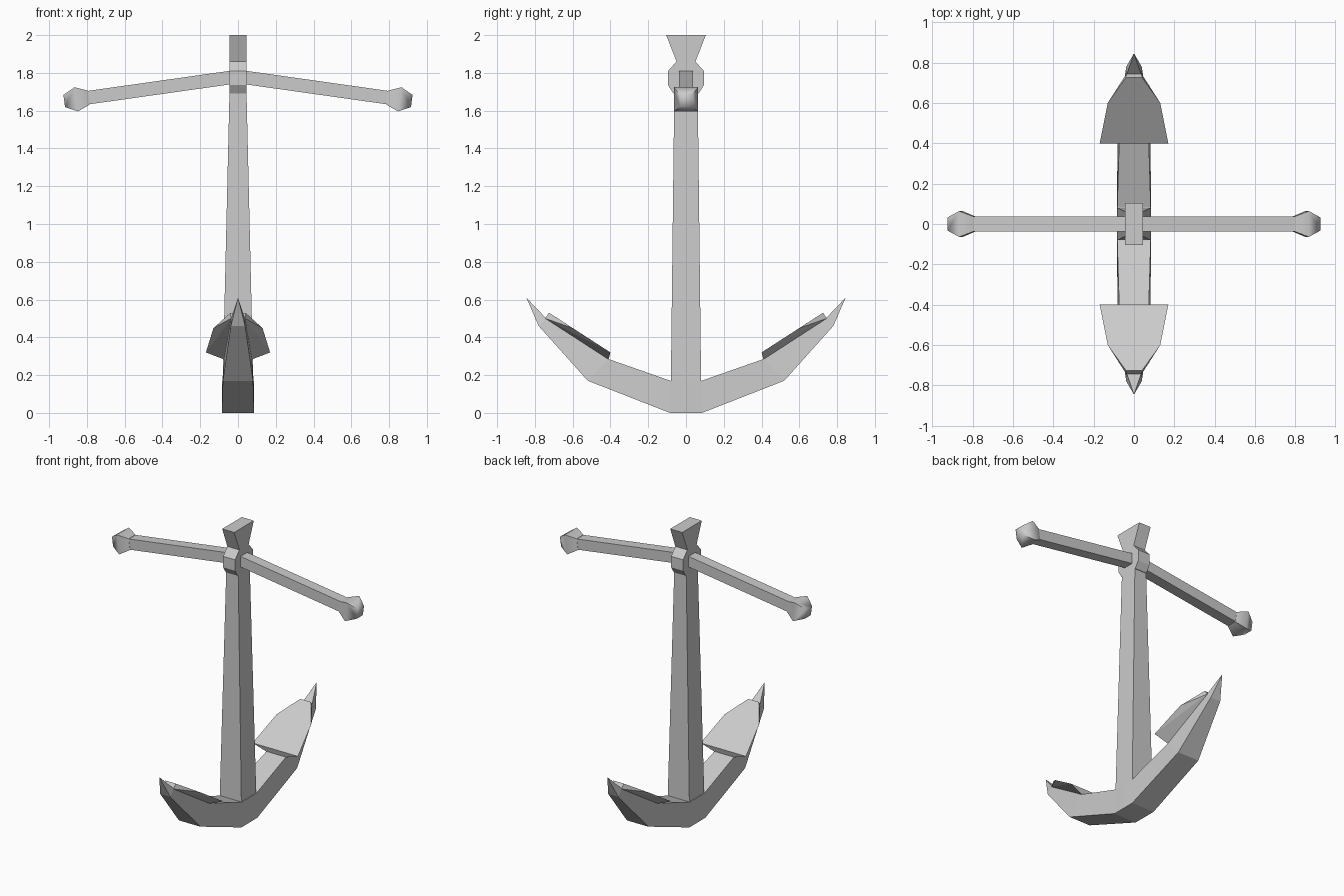
import bpy, bmesh
from math import radians

if "Cube" in bpy.data.objects:
    bpy.data.objects.remove(bpy.data.objects["Cube"])


def make_object(name, bm):
    bmesh.ops.recalc_face_normals(bm, faces=bm.faces)
    me = bpy.data.meshes.new(name)
    bm.to_mesh(me)
    bm.free()
    ob = bpy.data.objects.new(name, me)
    bpy.context.collection.objects.link(ob)
    return ob


def loft(name, rings):
    """Skin a list of four-point rings and cap both ends."""
    bm = bmesh.new()
    rows = [[bm.verts.new(p) for p in ring] for ring in rings]
    for a, b in zip(rows, rows[1:]):
        for i in range(4):
            j = (i + 1) % 4
            bm.faces.new((a[i], a[j], b[j], b[i]))
    bm.faces.new(rows[0])
    bm.faces.new(rows[-1])
    bmesh.ops.remove_doubles(bm, verts=bm.verts, dist=0.0005)
    return make_object(name, bm)


def level_ring(x, y, z):
    return [(-x, -y, z), (x, -y, z), (x, y, z), (-x, y, z)]


def stock_ring(x, z, r, lean=0.0):
    return [(x - lean * r, -r, z - r), (x - lean * r, r, z - r),
            (x + lean * r, r, z + r), (x + lean * r, -r, z + r)]


def arm_ring(s, outer, inner):
    (yo, zo, wo), (yi, zi, wi) = outer, inner
    return [(-wo, s * yo, zo), (wo, s * yo, zo), (wi, s * yi, zi), (-wi, s * yi, zi)]


# Tapered shank, collar and flared head
loft("shank", [level_ring(.085, .082, 0), level_ring(.045, .062, 1.70)])
loft("collar_and_head", [level_ring(.045, y, z) for y, z in
     [(.066, 1.69), (.095, 1.735), (.095, 1.81), (.05, 1.86), (.105, 2.0)]])

# Drooping stock bar
loft("stock", [stock_ring(-.80, 1.668, .036), stock_ring(0, 1.781, .036),
               stock_ring(.80, 1.668, .036)])

for s, side in ((-1, "front"), (1, "back")):
    # Curved arm tapering to a point
    loft(side + "_arm", [
        arm_ring(s, (0, 0, .085), (0, .17, .085)),
        arm_ring(s, (.085, 0, .085), (.082, .17, .083)),
        arm_ring(s, (.52, .17, .08), (.41, .285, .073)),
        arm_ring(s, (.78, .46, .038), (.74, .50, .036)),
        arm_ring(s, (.845, .61, 0), (.845, .61, 0))])

    # Fluke: flat inner face, wedge-shaped underside
    bm = bmesh.new()
    for x, y, z in [(.17, .40, .32), (.13, .60, .449), (.04, .725, .53),
                    (.073, .41, .283), (.037, .745, .50)]:
        for m in (-1, 1):
            bm.verts.new((m * x, s * y, z))
    bmesh.ops.convex_hull(bm, input=bm.verts)
    bmesh.ops.dissolve_limit(bm, angle_limit=radians(2), verts=bm.verts, edges=bm.edges)
    make_object(side + "_fluke", bm)

for s, side in ((-1, "left"), (1, "right")):
    # Faceted knob at each stock end
    knob = loft(side + "_knob", [
        stock_ring(s * .79, 1.669, .037, s * .14),
        stock_ring(s * .857, 1.66, .064, s * .14),
        stock_ring(s * .92, 1.651, .032, s * .14)])
    bpy.ops.object.select_all(action='DESELECT')
    knob.select_set(True)
    bpy.context.view_layer.objects.active = knob
    bpy.ops.object.shade_smooth_by_angle(angle=radians(65))
